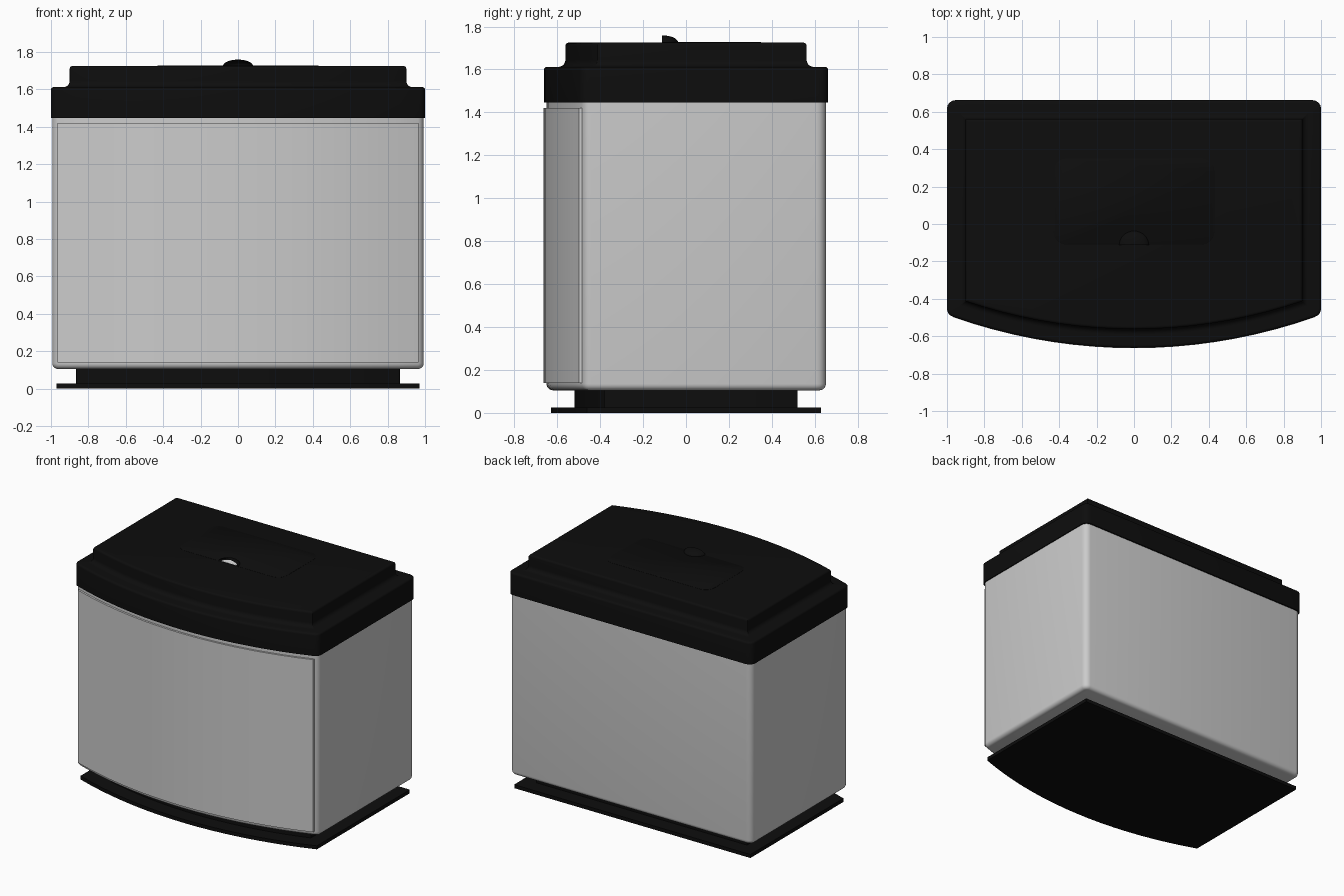
import bpy, bmesh, math

if "Cube" in bpy.data.objects:
    bpy.data.objects.remove(bpy.data.objects["Cube"])


def material(name, r, g, b):
    m = bpy.data.materials.new(name)
    m.diffuse_color = (r, g, b, 1)
    m.use_nodes = True
    m.node_tree.nodes["Principled BSDF"].inputs["Base Color"].default_value = m.diffuse_color
    return m


BLACK = material("black plastic", 0.004, 0.004, 0.004)
GREY = material("light grey shell", 0.6, 0.6, 0.6)
WHITE = material("white finger slot", 0.9, 0.9, 0.9)


def arc(cx, cy, r, a0, a1, n):
    return [(cx + r * math.cos(a0 + (a1 - a0) * i / n),
             cy + r * math.sin(a0 + (a1 - a0) * i / n)) for i in range(n + 1)]


def bow_outline(w, front, back, bow, r):
    """Rectangle with a bowed front (-y) and rounded corners."""
    cy = front + bow
    a = math.asin((w - r) / (bow - r))
    yc = cy - (bow - r) * math.cos(a)
    h = math.pi / 2
    return (arc(0, cy, bow, -h - a, -h + a, 18) + arc(w - r, yc, r, -h + a, 0, 4)[1:]
            + arc(w - r, back - r, r, 0, h, 4) + arc(r - w, back - r, r, h, 2 * h, 4)
            + arc(r - w, yc, r, 2 * h, 3 * h - a, 4)[:-1])


def finish(name, bm, mat, angle=35):
    bmesh.ops.recalc_face_normals(bm, faces=bm.faces)
    me = bpy.data.meshes.new(name)
    bm.to_mesh(me)
    bm.free()
    me.materials.append(mat)
    ob = bpy.data.objects.new(name, me)
    bpy.context.collection.objects.link(ob)
    bpy.ops.object.select_all(action='DESELECT')
    ob.select_set(True)
    bpy.context.view_layer.objects.active = ob
    bpy.ops.object.shade_smooth_by_angle(angle=math.radians(angle))
    return ob


def loft(name, rings, mat):
    """Skin a stack of (outline, z) rings and cap both ends."""
    bm = bmesh.new()
    rows = [[bm.verts.new((x, y, z)) for x, y in pts] for pts, z in rings]
    n = len(rows[0])
    for lo, hi in zip(rows, rows[1:]):
        for i in range(n):
            j = (i + 1) % n
            bm.faces.new((lo[i], lo[j], hi[j], hi[i]))
    bm.faces.new(rows[0][::-1])
    bm.faces.new(rows[-1])
    return finish(name, bm, mat)


def bowed(name, w, front, back, bow, r, profile, mat):
    """profile: list of (inset, z)."""
    return loft(name, [(bow_outline(w - d, front + d, back - d, bow - d, max(r - d, 0.004)), z)
                       for d, z in profile], mat)


def quarter(cd, cz, r, a0, a1, n=5):
    return arc(cd, cz, r, math.radians(a0), math.radians(a1), n)


# Base: foot plate and recessed plinth
bowed("foot_plate", 0.97, -0.63, 0.63, 2.87, 0.004, [(0, 0), (0, 0.026)], BLACK)
bowed("plinth", 0.865, -0.52, 0.52, 2.76, 0.004, [(0, 0.02), (0, 0.12)], BLACK)

# Main shell with rounded bottom edge
bowed("body", 0.993, -0.65, 0.652, 2.89, 0.045,
      quarter(0.03, 0.135, 0.03, 270, 180) + [(0, 1.46)], GREY)

# Curved front panel, slightly proud of the shell
cy = -0.664 + 2.9
h = math.pi / 2
a1, a2 = math.asin(0.965 / 2.9), math.asin(0.965 / 2.84)
panel = arc(0, cy, 2.9, -h - a1, -h + a1, 18) + arc(0, cy, 2.84, -h + a2, -h - a2, 18)
loft("front_panel", [(panel, 0.14), (panel, 1.42)], GREY)

# Stepped lid with a cove between rim and raised top
bowed("lid", 1.0, -0.662, 0.662, 2.9, 0.045,
      [(0, 1.447)] + quarter(0.015, 1.597, 0.015, 180, 90, 4)
      + quarter(0.068, 1.644, 0.032, 270, 360, 6)
      + quarter(0.115, 1.71, 0.015, 180, 90, 4), BLACK)


# Feeding hatch on the lid
def rounded_rect(x, y0, y1, r):
    return (arc(x - r, y0 + r, r, -h, 0, 6) + arc(x - r, y1 - r, r, 0, h, 6)
            + arc(r - x, y1 - r, r, h, 2 * h, 6) + arc(r - x, y0 + r, r, 2 * h, 3 * h, 6))


loft("hatch", [(rounded_rect(0.43 - d, -0.11 + d, 0.35 - d, 0.07 - d), z)
               for d, z in ((0, 1.72), (0, 1.726), (0.003, 1.728))], BLACK)

# Open-fronted finger scoop: a quarter of an ellipsoid
bm = bmesh.new()
N, M = 16, 8
grid = []
for j in range(M + 1):
    t = h * j / M
    grid.append([bm.verts.new((0.08 * math.cos(t) * math.cos(math.pi * i / N),
                               -0.112 + 0.075 * math.sin(t),
                               1.725 + 0.034 * math.cos(t) * math.sin(math.pi * i / N)))
                 for i in range(N + 1)])
for j in range(M):
    for i in range(N):
        bm.faces.new((grid[j][i], grid[j][i + 1], grid[j + 1][i + 1], grid[j + 1][i]))
bmesh.ops.remove_doubles(bm, verts=bm.verts, dist=1e-5)
finish("finger_scoop", bm, BLACK, 60)

# Light opening under the scoop
slot = [(x * 0.06, -0.108 + y * 0.05) for x, y in arc(0, 0, 1, 0, math.pi, 12)]
loft("finger_slot", [(slot, 1.727), (slot, 1.7285)], WHITE)
